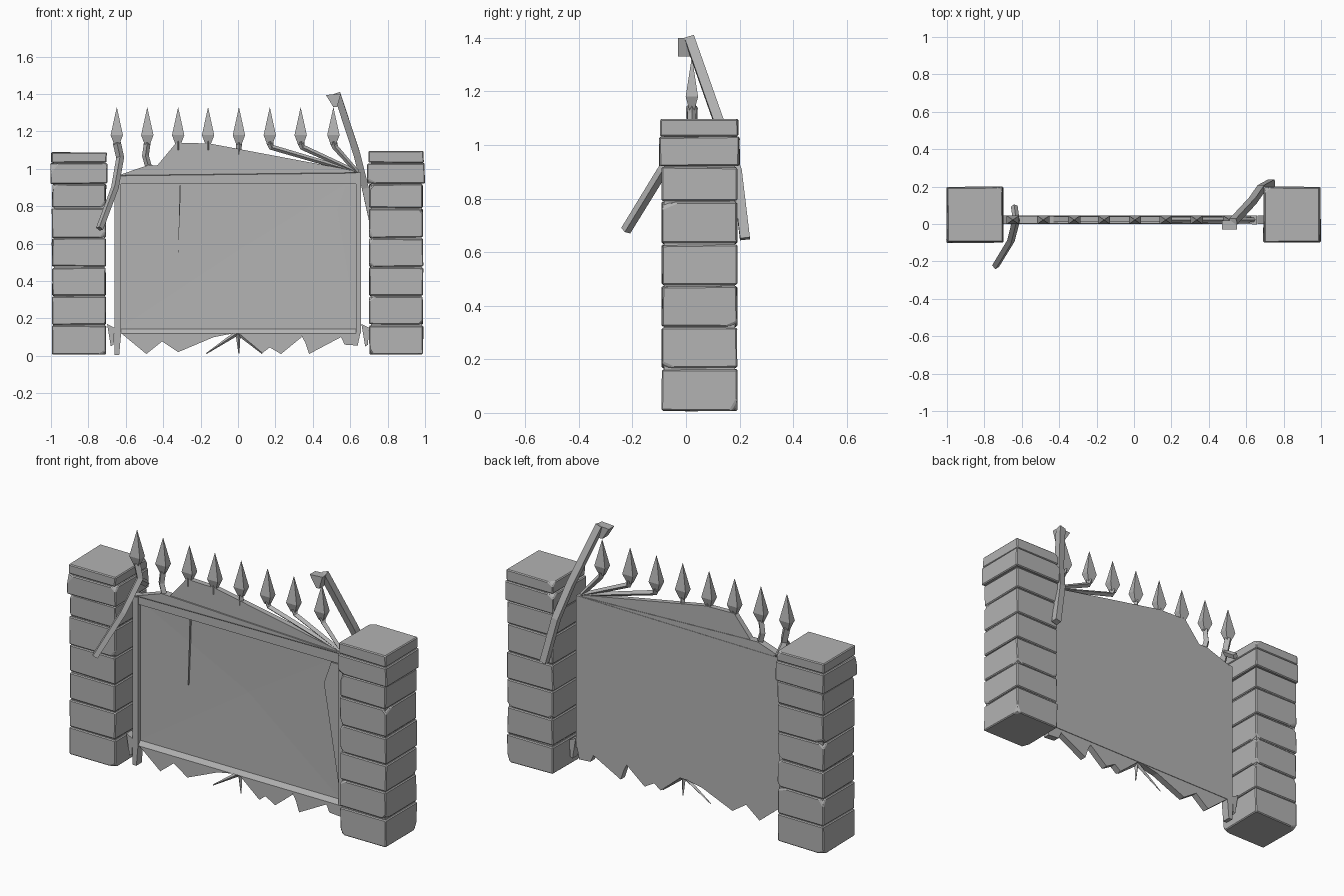
import bpy, bmesh, random
from mathutils import Vector, Matrix

cube = bpy.data.objects.get("Cube")
if cube:
    bpy.data.objects.remove(cube)

random.seed(7)
stone = bpy.data.materials.new("weathered_grey")
stone.use_nodes = True
GREY = (0.45, 0.45, 0.45, 1)
stone.diffuse_color = GREY
stone.node_tree.nodes["Principled BSDF"].inputs["Base Color"].default_value = GREY


def add_object(name, bm):
    bmesh.ops.recalc_face_normals(bm, faces=bm.faces)
    mesh = bpy.data.meshes.new(name)
    bm.to_mesh(mesh)
    bm.free()
    mesh.materials.append(stone)
    obj = bpy.data.objects.new(name, mesh)
    bpy.context.collection.objects.link(obj)
    return obj


def outline_prism(bm, outline, front, back):
    """Extrude an x-z outline along y; return its front face."""
    verts = [bm.verts.new((x, front, z)) for x, z in outline]
    face = bm.faces.new(verts)
    result = bmesh.ops.extrude_face_region(bm, geom=[face], use_keep_orig=True)
    moved = [v for v in result["geom"] if isinstance(v, bmesh.types.BMVert)]
    bmesh.ops.translate(bm, verts=moved, vec=(0, back - front, 0))
    return face


def plate(name, outline, front=0.0, back=0.045):
    bm = bmesh.new()
    outline_prism(bm, outline, front, back)
    bmesh.ops.triangulate(bm, faces=[f for f in bm.faces if len(f.verts) > 4])
    return add_object(name, bm)


def bar(name, points, thickness=0.018, end_scale=1.0):
    """Square bar swept along a bent path, optionally tapering."""
    curve = bpy.data.curves.new(name, "CURVE")
    curve.dimensions = "3D"
    curve.bevel_depth = thickness
    curve.bevel_resolution = 0
    curve.use_fill_caps = True
    spline = curve.splines.new("POLY")
    spline.points.add(len(points) - 1)
    last = len(points) - 1
    for i, (target, p) in enumerate(zip(spline.points, points)):
        target.co = (*p, 1)
        target.radius = 1 + (end_scale - 1) * i / last
    temp = bpy.data.objects.new(name + "_path", curve)
    bpy.context.collection.objects.link(temp)
    bpy.context.view_layer.update()
    graph = bpy.context.evaluated_depsgraph_get()
    bm = bmesh.new()
    mesh = bpy.data.meshes.new_from_object(temp.evaluated_get(graph))
    bm.from_mesh(mesh)
    bpy.data.objects.remove(temp)
    bpy.data.meshes.remove(mesh)
    for face in bm.faces:
        face.smooth = False
    return add_object(name, bm)


def block(name, centre, size, chips=2, jitter=0.005):
    """Rough stone: jittered box, broken corners, worn edges."""
    bm = bmesh.new()
    bmesh.ops.create_cube(bm, size=1)
    for v in bm.verts:
        v.co = Vector(a * b for a, b in zip(v.co, size))
        v.co -= Vector(random.uniform(0, jitter) * (1 if c > 0 else -1) for c in v.co)
    corners = [v.co.copy() for v in bm.verts]
    for corner in random.sample(corners, chips):
        normal = Vector((1 if c > 0 else -1) * random.uniform(0.3, 1) for c in corner)
        normal.normalize()
        geom = bm.verts[:] + bm.edges[:] + bm.faces[:]
        cut = bmesh.ops.bisect_plane(bm, geom=geom, plane_co=corner - normal * 0.015,
                                     plane_no=normal, clear_outer=True)
        rim = [e for e in cut["geom_cut"] if isinstance(e, bmesh.types.BMEdge)]
        bmesh.ops.holes_fill(bm, edges=rim)
    bmesh.ops.bevel(bm, geom=bm.edges[:], offset=0.005, segments=1,
                    affect="EDGES", clamp_overlap=True)
    bmesh.ops.translate(bm, verts=bm.verts, vec=centre)
    return add_object(name, bm)


# Stone pillars: stacked blocks, overhanging cap and top slab
COURSES = [0.005, 0.165, 0.32, 0.475, 0.63, 0.79, 0.92]
for side, x, top in (("right", -0.85, 1.09), ("left", 0.845, 1.10)):
    for i, (low, high) in enumerate(zip(COURSES, COURSES[1:])):
        block(f"{side}_pillar_block_{i}", (x, 0.05, (low + high) / 2),
              (0.292, 0.285, high - low - 0.001))
    block(f"{side}_pillar_cap", (x, 0.05, 0.975), (0.31, 0.305, 0.115))
    block(f"{side}_pillar_top", (x, 0.05, (1.03 + top) / 2),
          (0.3, 0.295, top - 1.03), chips=1)
    bm = bmesh.new()
    bmesh.ops.create_cube(bm, size=1)
    bmesh.ops.transform(bm, verts=bm.verts, matrix=Matrix.Translation((x, 0.05, 0.53))
                        @ Matrix.Diagonal((0.27, 0.265, 1.03, 1)))
    add_object(f"{side}_pillar_core", bm)

# Gate panel with a sloped, recessed front
bm = bmesh.new()
front = outline_prism(bm, [(-0.66, 0.12), (0.655, 0.12), (0.655, 0.98), (-0.66, 0.965)],
                      0.0, 0.045)
bmesh.ops.recalc_face_normals(bm, faces=bm.faces)
bmesh.ops.inset_region(bm, faces=[front], thickness=0.035, depth=-0.018)
front_poke = bmesh.ops.poke(bm, faces=[front])
for v in front_poke["verts"]:
    v.co += Vector((0.05, 0.005, 0.05))
add_object("gate_panel", bm)

# Frame pieces and broken plates around the panel
plate("gate_top_rail", [(-0.66, 0.92), (0.655, 0.92), (0.64, 0.98), (-0.48, 1.02),
                        (-0.64, 0.965)], 0.002, 0.043)
plate("gate_right_post", [(-0.66, 0.005), (-0.635, 0.005), (-0.625, 0.12),
                          (-0.625, 0.96), (-0.66, 0.96)], -0.003, 0.045)
plate("gate_left_post", [(0.63, 0.12), (0.658, 0.12), (0.658, 0.98), (0.63, 0.98)],
      -0.002, 0.045)
plate("gate_crest", [(-0.48, 1.0), (0.63, 0.97), (0.62, 0.99), (-0.15, 1.135),
                     (-0.33, 1.14), (-0.43, 1.02)], 0.01, 0.04)
plate("panel_left_shard", [(0.63, 0.18), (0.63, 0.91), (0.575, 0.91), (0.53, 0.78)],
      0.012, 0.03)
plate("panel_right_shard", [(-0.32, 0.54), (-0.305, 0.91), (-0.312, 0.91)], 0.01, 0.03)

# Jagged remains along the bottom edge
TEETH = [
    [(-0.63, 0.125), (-0.49, 0.01), (-0.39, 0.09), (-0.38, 0.125)],
    [(-0.45, 0.125), (-0.41, 0.08), (-0.32, 0.02), (-0.13, 0.1), (0, 0.125)],
    [(0, 0.125), (0.13, 0.015), (0.17, 0.045), (0.23, 0.01), (0.34, 0.1), (0.34, 0.125)],
    [(0.33, 0.125), (0.36, 0.07), (0.38, 0.01), (0.55, 0.1), (0.57, 0.125)],
    [(0.54, 0.125), (0.57, 0.06), (0.64, 0.055), (0.655, 0.125)],
]
for i, outline in enumerate(TEETH):
    plate(f"bottom_shard_{i}", outline, 0.004, 0.042)
for i, x in enumerate((-0.17, 0.005, 0.13)):
    bar(f"bottom_spike_{i}", [(0, 0.02, 0.125), (x, 0.02, 0.012)], 0.014, 0.2)

# Hinge remnants beside the pillars
for side, x in (("right", -0.7), ("left", 0.66)):
    plate(f"{side}_hinge", [(x, 0.17), (x + 0.04, 0.15), (x + 0.035, 0.06), (x + 0.02, 0.05)])

# Spear heads, four-sided
SPEARS = [-0.648, -0.485, -0.32, -0.16, 0.005, 0.17, 0.335, 0.51]
for i, x in enumerate(SPEARS):
    bm = bmesh.new()
    for low, high, r_low, r_high in ((1.13, 1.18, 0.014, 0.033), (1.18, 1.33, 0.033, 0.0)):
        bottom = bmesh.ops.create_cone(bm, cap_ends=True, segments=4, radius1=r_low * 2 ** 0.5,
                                       radius2=r_high * 2 ** 0.5, depth=high - low)["verts"]
        shape = (Matrix.Translation((x, 0.022, (low + high) / 2))
                 @ Matrix.Diagonal((1, 0.7, 1, 1)) @ Matrix.Rotation(0.7854, 4, "Z"))
        bmesh.ops.transform(bm, verts=bottom, matrix=shape)
    add_object(f"spear_head_{i}", bm)

# Short spear stems, and bars bent over towards one corner
bar("spear_stem_1", [(-0.485, 0.022, 1.14), (-0.495, 0.022, 1.07), (-0.475, 0.022, 1.0)])
bar("spear_stem_4", [(0.005, 0.022, 1.14), (0.005, 0.022, 1.04)], 0.016, 0.7)
for i in (2, 3):
    bar(f"spear_stem_{i}", [(SPEARS[i], 0.022, 1.15), (SPEARS[i], 0.022, 1.1)], 0.016)
for i in (5, 6, 7):
    bar(f"bent_stem_{i}", [(SPEARS[i], 0.022, 1.145), (SPEARS[i] + 0.01, 0.022, 1.115),
                           (0.64, 0.022, 0.98)], 0.02, 0.6)

# Torn bars hanging by the pillars
bar("right_torn_bar", [(-0.648, 0.022, 1.14), (-0.63, 0.022, 1.06), (-0.658, -0.09, 0.9),
                       (-0.74, -0.225, 0.68)], 0.022, 0.9)
bar("right_torn_stub", [(-0.63, 0.02, 1.05), (-0.64, 0.095, 1.0)])
bar("left_torn_bar", [(0.53, 0.012, 1.4), (0.635, 0.125, 1.08), (0.68, 0.19, 0.9),
                      (0.735, 0.22, 0.65)], 0.026)
plate("left_bar_splinter", [(0.47, 1.395), (0.55, 1.4), (0.53, 1.33), (0.51, 1.33)],
      -0.03, 0.02)
